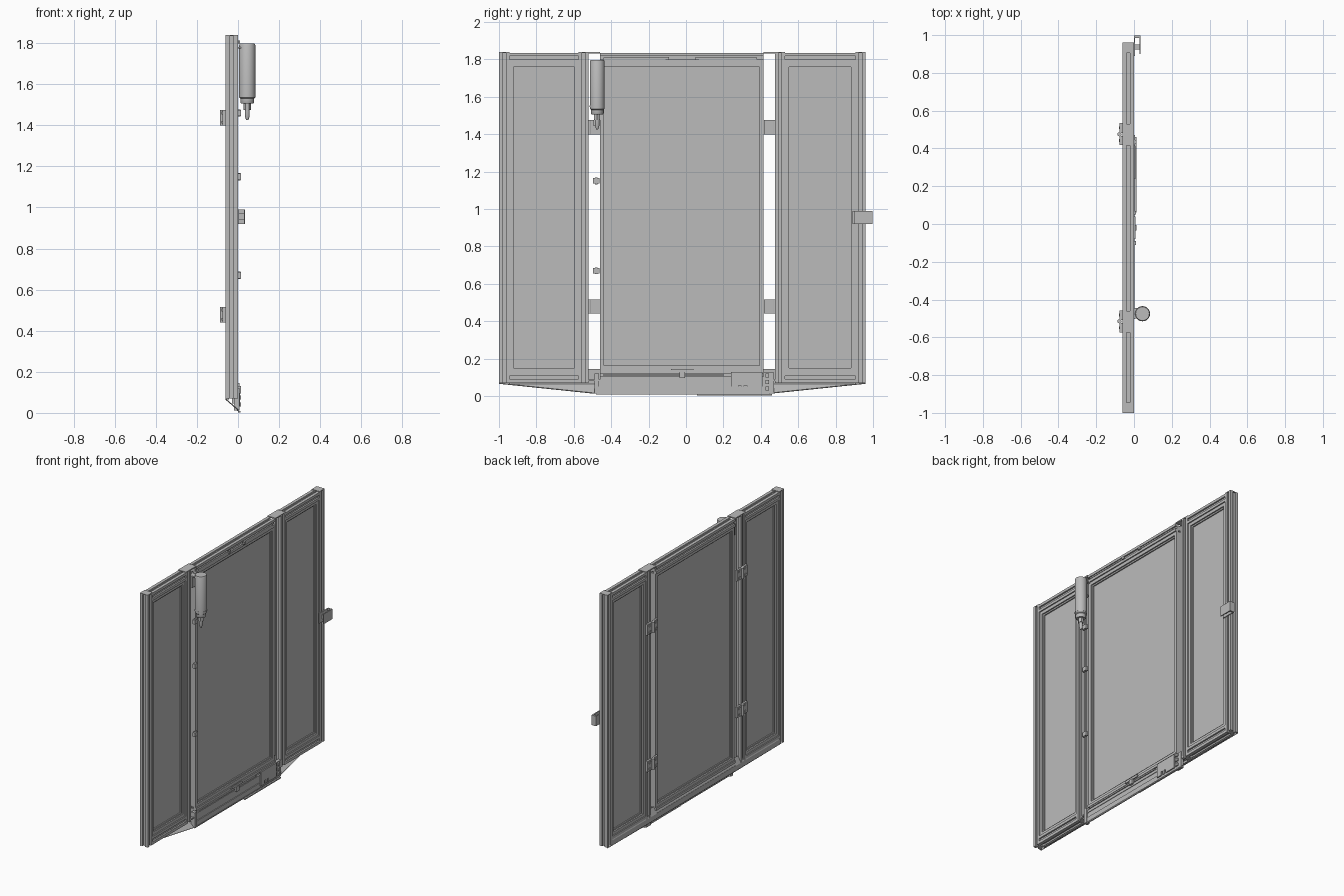
import bpy, bmesh, math
from mathutils import Vector

if "Cube" in bpy.data.objects:
    bpy.data.objects.remove(bpy.data.objects["Cube"], do_unlink=True)

grey = bpy.data.materials.new("neutral grey")
grey.use_nodes = True
grey.diffuse_color = (0.5, 0.5, 0.5, 1)
grey.node_tree.nodes["Principled BSDF"].inputs["Base Color"].default_value = grey.diffuse_color

BACK, FRONT = -0.062, 0.0
MID = (BACK + FRONT) / 2
BOTTOM, TOP = 0.07, 1.835


def finish(name, bm):
    bmesh.ops.recalc_face_normals(bm, faces=bm.faces)
    mesh = bpy.data.meshes.new(name)
    bm.to_mesh(mesh)
    bm.free()
    ob = bpy.data.objects.new(name, mesh)
    bpy.context.collection.objects.link(ob)
    mesh.materials.append(grey)
    return ob


def prism(name, points, direction):
    """Extrude a closed 3D outline along a direction."""
    bm = bmesh.new()
    face = bm.faces.new([bm.verts.new(p) for p in points])
    out = bmesh.ops.extrude_face_region(bm, geom=[face])
    verts = [g for g in out["geom"] if isinstance(g, bmesh.types.BMVert)]
    bmesh.ops.translate(bm, verts=verts, vec=Vector(direction))
    return finish(name, bm)


def box(name, x, y, z):
    outline = [(x[0], y[0], z[0]), (x[1], y[0], z[0]), (x[1], y[1], z[0]), (x[0], y[1], z[0])]
    return prism(name, outline, (0, 0, z[1] - z[0]))


def slotted(w, d, groove=0.009, depth=0.011):
    """Rectangle outline with a groove in the middle of each side."""
    w, d = w / 2, d / 2
    pts = []
    for sx, sy in ((1, 1), (-1, 1), (-1, -1), (1, -1)):
        corner = [(sx * (w - depth), sy * groove), (sx * w, sy * groove), (sx * w, sy * d),
                  (sx * groove, sy * d), (sx * groove, sy * (d - depth))]
        pts += corner if sx * sy > 0 else corner[::-1]
    return pts


def post(name, y0, y1, z0=BOTTOM, z1=TOP):
    pts = slotted(FRONT - BACK, y1 - y0)
    prism(name, [(MID + a, (y0 + y1) / 2 + b, z0) for a, b in pts], (0, 0, z1 - z0))
    box(name + "_cap", (BACK, FRONT), (y0, y1), (z1, z1 + 0.005))


def rail(name, z0, z1, y0, y1):
    pts = slotted(FRONT - BACK, z1 - z0)
    prism(name, [(MID + a, y0, (z0 + z1) / 2 + b) for a, b in pts], (0, y1 - y0, 0))


def bead(name, y0, y1, z0, z1, w, x0, x1):
    """Rectangular retaining frame around a pane."""
    box(name + "_side_a", (x0, x1), (y0, y0 + w), (z0, z1))
    box(name + "_side_b", (x0, x1), (y1 - w, y1), (z0, z1))
    box(name + "_sill", (x0, x1), (y0 + w, y1 - w), (z0, z0 + w))
    box(name + "_head", (x0, x1), (y0 + w, y1 - w), (z1 - w, z1))


def pane(name, y0, y1, z0, z1):
    box(name, (-0.037, -0.025), (y0, y1), (z0, z1))
    bead(name + "_bead", y0, y1, z0, z1, 0.022, -0.055, -0.008)
    bead(name + "_gasket", y0 + 0.022, y1 - 0.022, z0 + 0.022, z1 - 0.022, 0.01, -0.045, -0.017)


def tube(name, x, y, profile, sides=32):
    """Solid of revolution about a vertical axis, from (radius, z) pairs."""
    bm = bmesh.new()
    rings = []
    for r, z in profile:
        rings.append([bm.verts.new((x + r * math.cos(t * math.tau / sides),
                                    y + r * math.sin(t * math.tau / sides), z)) for t in range(sides)])
    for a, b in zip(rings, rings[1:]):
        for i in range(sides):
            j = (i + 1) % sides
            bm.faces.new((a[i], a[j], b[j], b[i]))
    bm.faces.new(rings[0][::-1])
    bm.faces.new(rings[-1])
    ob = finish(name, bm)
    bpy.ops.object.select_all(action="DESELECT")
    ob.select_set(True)
    bpy.context.view_layer.objects.active = ob
    bpy.ops.object.shade_smooth_by_angle(angle=math.radians(35))
    return ob


# Side panels: outer post, inner post, rails and pane
for side, y0, y1 in (("right", -1.0, -0.52), ("left", 0.475, 0.96)):
    post(side + "_panel_post_a", y0, y0 + 0.055)
    post(side + "_panel_post_b", y1 - 0.055, y1)
    rail(side + "_panel_top_rail", 1.78, TOP, y0 + 0.055, y1 - 0.055)
    rail(side + "_panel_bottom_rail", BOTTOM, 0.128, y0 + 0.055, y1 - 0.055)
    pane(side + "_panel_pane", y0 + 0.055, y1 - 0.055, 0.128, 1.78)

# Middle panel
MY0, MY1 = -0.46, 0.415
rail("middle_top_rail", 1.78, TOP, MY0, MY1)
rail("middle_bottom_rail", 0.085, 0.14, MY0, MY1)
pane("middle_pane", MY0, MY1, 0.14, 1.78)
for i, (a, b) in enumerate(((-0.52, MY0), (MY1, 0.475))):
    box(f"joint_top_cap_{i}", (BACK, FRONT), (a, b), (TOP - 0.003, TOP + 0.005))
    box(f"joint_bottom_cap_{i}", (BACK, FRONT), (a, b), (0.08, 0.088))

# Sloping skirt below the panels, with a front lip
prism("skirt", [(BACK, -1.0, 0.065), (BACK, 0.96, 0.065), (0.0, 0.45, 0.012), (0.0, -0.49, 0.012)],
      (0.003, 0, 0.004))
box("skirt_lip", (0.0, 0.012), (0.06, 0.46), (0.002, 0.01))
box("skirt_front", (-0.004, 0.002), (-0.48, 0.45), (0.008, 0.05))
box("skirt_upstand", (-0.03, -0.004), (-0.48, 0.45), (0.045, 0.085))
prism("back_sill", [(BACK, -0.945, 0.065), (-0.045, -0.945, 0.065), (-0.04, -0.945, 0.145), (BACK, -0.945, 0.10)],
      (0, 1.85, 0))

# Hinges on the back: two leaves and a knuckle
for side, yc, s in (("right", -0.515, -1), ("left", 0.475, 1)):
    for level, zc in (("lower", 0.478), ("upper", 1.437)):
        n = f"{side}_{level}_hinge"
        for k, a, b in (("inner", -0.058, -0.008), ("outer", 0.008, 0.06)):
            ya, yb = sorted((yc + s * a, yc + s * b))
            box(f"{n}_{k}_leaf", (-0.076, BACK), (ya, yb), (zc - 0.038, zc + 0.038))
            for dz in (-0.022, 0.022):
                box(f"{n}_{k}_screw", (-0.08, -0.075), ((ya + yb) / 2 - 0.007, (ya + yb) / 2 + 0.007),
                    (zc + dz - 0.007, zc + dz + 0.007))
        tube(n + "_knuckle", -0.077, yc, [(0.011, zc - 0.038), (0.011, zc + 0.038)], 16)

# Door closer cylinder with collar, rod and mounts
CX, CY = 0.045, -0.475
tube("closer_cylinder", CX, CY, [(0.03, 1.505), (0.033, 1.51), (0.033, 1.53), (0.039, 1.535), (0.039, 1.79),
                                 (0.036, 1.797)])
tube("closer_band", CX, CY, [(0.0402, 1.545), (0.0402, 1.552)])
tube("closer_nut", CX, CY, [(0.019, 1.475), (0.019, 1.506)], 6)
tube("closer_rod", CX, CY, [(0.005, 1.425), (0.012, 1.445), (0.012, 1.476)], 16)
box("closer_bracket", (-0.03, 0.03), (-0.50, -0.445), (1.775, 1.782))
box("closer_bracket_plate", (-0.03, -0.002), (-0.50, -0.465), (1.70, 1.782))

# Clips along the joint
for i, z in enumerate((0.67, 1.15, 1.46)):
    box(f"cable_clip_{i}", (-0.004, 0.014), (-0.497, -0.463), (z - 0.015, z + 0.015))
    tube(f"cable_clip_pin_{i}", 0.006, -0.48, [(0.006, z - 0.018), (0.006, z + 0.018)], 12)

# Latch channel on the outer post
box("latch_plate", (0.0, 0.006), (0.89, 0.998), (0.92, 0.99))
box("latch_face", (0.028, 0.035), (0.90, 0.998), (0.92, 0.99))
box("latch_web", (0.006, 0.03), (0.985, 0.998), (0.92, 0.99))
box("latch_keeper", (0.006, 0.028), (0.925, 0.95), (0.94, 0.97))

# Notched lock plate and corner brackets
notched = [(0.24, 0.03), (0.28, 0.03), (0.28, 0.055), (0.295, 0.055), (0.295, 0.03), (0.31, 0.03),
           (0.31, 0.055), (0.325, 0.055), (0.325, 0.03), (0.41, 0.03), (0.41, 0.128), (0.24, 0.128)]
prism("lock_plate", [(0.002, y, z) for y, z in notched], (0.008, 0, 0))
box("left_corner_bracket", (-0.02, 0.004), (0.415, 0.47), (0.012, 0.125))
for z in (0.04, 0.075, 0.11):
    box("corner_bracket_bolt", (0.004, 0.014), (0.425, 0.445), (z - 0.01, z + 0.01))
box("right_corner_bracket", (-0.02, 0.008), (-0.49, -0.465), (0.012, 0.12))

# Small stops, pull and slide bars on the middle rails
for i, y in enumerate((-0.10, 0.06)):
    box(f"top_stop_{i}", (0.0, 0.01), (y - 0.01, y + 0.01), (1.795, 1.812))
box("top_slide_a", (-0.012, 0.002), (-0.44, -0.11), (1.80, 1.81))
box("top_slide_b", (-0.012, 0.002), (0.07, 0.38), (1.80, 1.81))
box("bottom_pull", (0.0, 0.008), (-0.08, 0.04), (0.128, 0.145))
box("bottom_pull_tab", (0.0, 0.014), (-0.035, -0.005), (0.095, 0.13))
box("bottom_slide", (-0.012, 0.002), (-0.44, 0.2), (0.108, 0.117))
